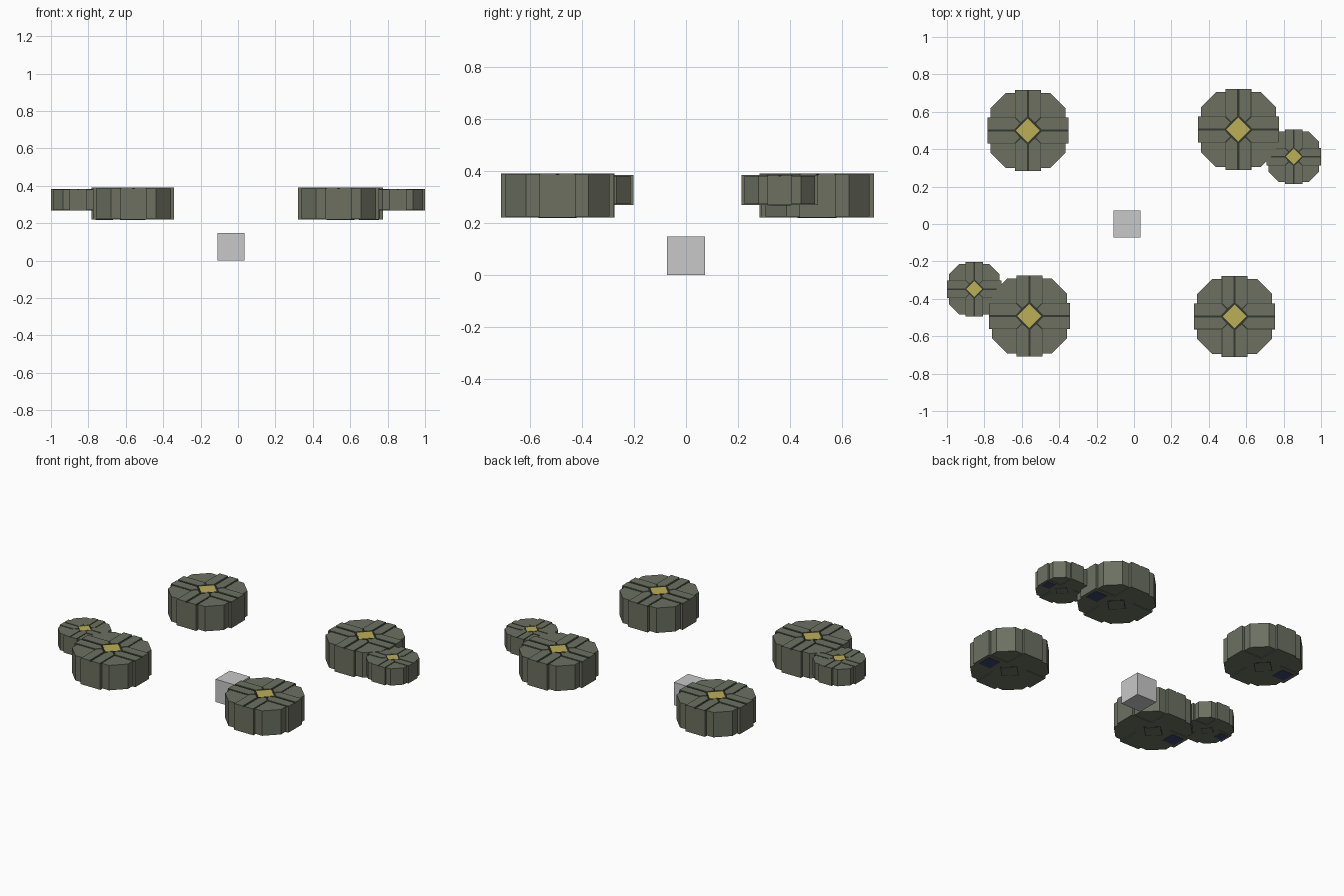
import bpy, bmesh, math
from mathutils import Matrix, Vector

if "Cube" in bpy.data.objects:
    bpy.data.objects.remove(bpy.data.objects["Cube"])


def material(name, rgb):
    m = bpy.data.materials.new(name)
    m.diffuse_color = (*rgb, 1.0)
    m.use_nodes = True
    m.node_tree.nodes["Principled BSDF"].inputs["Base Color"].default_value = m.diffuse_color
    return m


OLIVE = material("olive grey", (0.150, 0.162, 0.118))
DARK = material("dark seam", (0.035, 0.040, 0.030))
YELLOW = material("dull yellow", (0.50, 0.43, 0.09))
NAVY = material("navy", (0.045, 0.055, 0.15))
GREY = material("light grey", (0.58, 0.58, 0.58))


def prism(bm, pts, z0, z1):
    """Extrude a closed outline from z0 to z1."""
    vs = [bm.verts.new((x, y, z0)) for x, y in pts]
    f = bm.faces.new(vs)
    ext = bmesh.ops.extrude_face_region(bm, geom=[f])
    for v in ext["geom"]:
        if isinstance(v, bmesh.types.BMVert):
            v.co.z = z1


def make(name, outlines, z0, z1, mat, centre, scale):
    bm = bmesh.new()
    for pts in outlines:
        prism(bm, pts, z0, z1)
    bmesh.ops.recalc_face_normals(bm, faces=bm.faces)
    me = bpy.data.meshes.new(name)
    bm.to_mesh(me)
    bm.free()
    me.materials.append(mat)
    me.transform(Matrix.Translation(Vector(centre)) @ Matrix.Scale(scale, 4))
    ob = bpy.data.objects.new(name, me)
    bpy.context.collection.objects.link(ob)
    return ob


def four_fold(pts):
    """Repeat an outline at the four quarter turns."""
    out = []
    for k in range(4):
        c, s = round(math.cos(k * math.pi / 2)), round(math.sin(k * math.pi / 2))
        out.append([(x * c - y * s, x * s + y * c) for x, y in pts])
    return out


def diamond(r):
    return [(r, 0), (0, r), (-r, 0), (0, -r)]


R, W = 0.217, 0.07      # arm reach and half width
H = 0.085               # half height

octagon = [p for q in four_fold([(0.2, -0.12), (0.2, 0.12)]) for p in q]
cross = [p for q in four_fold([(W, -W), (R, -W), (R, W)]) for p in q]
half = [(0.072, 0.006), (R, 0.006), (R, 0.066), (0.071, 0.066), (0.043, 0.038)]
halves = four_fold(half) + four_fold([(x, -y) for x, y in half])
seam = [p for q in four_fold([(W, -W), (R - 0.003, -W), (R - 0.003, W)]) for p in q]


def pod(name, x, y, z, scale, side):
    c = (x, y, z)
    # eight-sided body and cross-shaped core
    make(name + "_body", [octagon], -0.081, 0.080, OLIVE, c, scale)
    make(name + "_cross", [cross], -H, 0.0795, OLIVE, c, scale)
    # raised paired bars with dark seams between them
    make(name + "_seams", [seam], 0.0785, 0.081, DARK, c, scale)
    make(name + "_bars", halves, 0.079, H, OLIVE, c, scale)
    # centre diamonds, top and underside
    make(name + "_diamond_rim", [diamond(0.072)], 0.079, H - 0.001, DARK, c, scale)
    make(name + "_diamond", [diamond(0.064)], 0.079, H, YELLOW, c, scale)
    make(name + "_under_rim", [diamond(0.072)], -H - 0.001, -H + 0.004, DARK, c, scale)
    make(name + "_under_diamond", [diamond(0.064)], -H - 0.002, -H + 0.004, OLIVE, c, scale)
    # navy plate under the outward arm
    a, b = side * 0.11, side * 0.195
    make(name + "_under_plate", [[(a, -0.045), (b, -0.045), (b, 0.045), (a, 0.045)]],
         -H - 0.002, -H + 0.004, NAVY, c, scale)


for i, (x, y) in enumerate([(-0.567, 0.5), (0.558, 0.505), (-0.559, -0.492), (0.538, -0.494)]):
    pod(f"large_pod_{i + 1}", x, y, 0.305, 1.0, 1 if x > 0 else -1)
for i, (x, y) in enumerate([(0.854, 0.36), (-0.854, -0.348)]):
    pod(f"small_pod_{i + 1}", x, y, 0.326, 0.673, 1 if x > 0 else -1)

# plain grey cube near the middle
make("centre_cube", [[(-0.11, -0.072), (0.035, -0.072), (0.035, 0.073), (-0.11, 0.073)]],
     0, 0.147, GREY, (0, 0, 0), 1.0)
